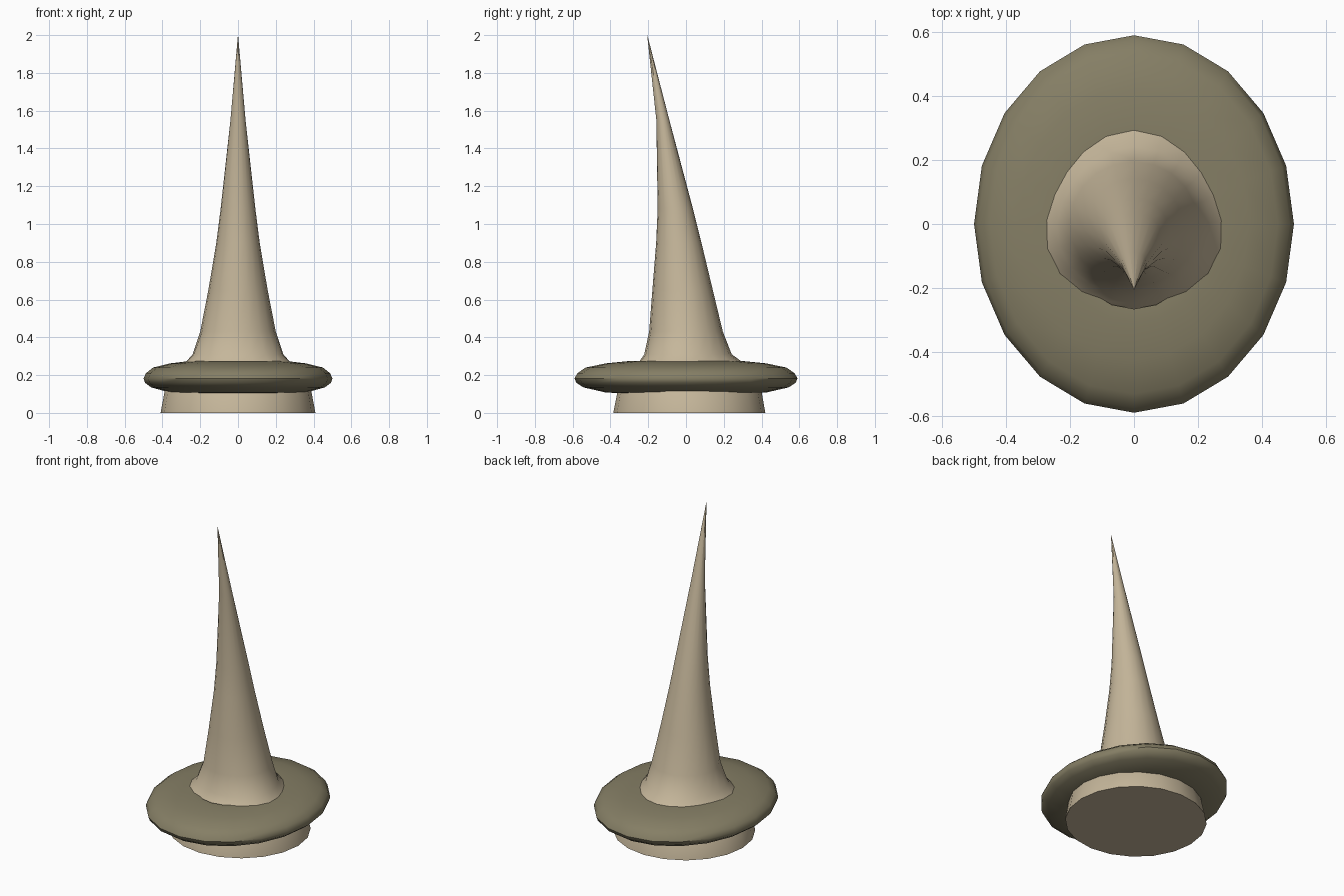
import bpy, bmesh, math

if "Cube" in bpy.data.objects:
    bpy.data.objects.remove(bpy.data.objects["Cube"])


def material(name, rgb):
    m = bpy.data.materials.new(name)
    m.diffuse_color = (*rgb, 1)
    m.use_nodes = True
    m.node_tree.nodes["Principled BSDF"].inputs["Base Color"].default_value = m.diffuse_color
    return m


def loft(name, rings, sides, mat, closed=False, lobes=None):
    """Rings are (z, half width, front y, back y)."""
    bm = bmesh.new()
    loops = []
    for i, (z, w, y0, y1) in enumerate(rings):
        cy, ry = (y0 + y1) / 2, (y1 - y0) / 2
        wave = lobes[i] if lobes else 0
        loop = []
        for k in range(sides):
            a = 2 * math.pi * k / sides
            s = 1 + wave * math.cos(3 * a)
            loop.append(bm.verts.new((-w * s * math.sin(a), cy + ry * s * math.cos(a), z)))
        loops.append(loop)
    pairs = list(zip(loops, loops[1:]))
    if closed:
        pairs.append((loops[-1], loops[0]))
    for lo, hi in pairs:
        for k in range(sides):
            n = (k + 1) % sides
            bm.faces.new((lo[k], lo[n], hi[n], hi[k]))
    if not closed:
        bm.faces.new(loops[0][::-1])
        bm.faces.new(loops[-1])
    bmesh.ops.remove_doubles(bm, verts=bm.verts, dist=0.0002)
    bmesh.ops.recalc_face_normals(bm, faces=bm.faces)
    me = bpy.data.meshes.new(name)
    bm.to_mesh(me)
    bm.free()
    ob = bpy.data.objects.new(name, me)
    bpy.context.collection.objects.link(ob)
    me.materials.append(mat)
    bpy.ops.object.select_all(action='DESELECT')
    ob.select_set(True)
    bpy.context.view_layer.objects.active = ob
    bpy.ops.object.shade_smooth_by_angle(angle=math.radians(45))
    return ob


cream = material("cream_cloth", (0.56, 0.47, 0.325))
olive = material("olive_cloth", (0.235, 0.21, 0.13))

# tall leaning crown, flaring out to the headband
crown = [(0, .41, -.385, .42), (.12, .387, -.365, .395), (.2, .33, -.32, .345),
         (.27, .275, -.262, .284), (.31, .24, -.228, .235), (.43, .2, -.195, .195),
         (.65, .157, -.178, .142), (.9, .115, -.158, .082), (1.08, .092, -.15, .037),
         (1.55, .04, -.157, -.088), (2, .0005, -.2055, -.2045)]
loft("crown", crown, 20, cream, lobes=[0, .01, .04, .05, .03, 0, 0, 0, 0, 0, 0])

# rounded oval brim
brim = [(.45, .115), (.5, .102), (.72, .108), (.92, .135), (.985, .16), (1.0, .182),
        (.975, .21), (.9, .24), (.72, .262), (.52, .274), (.45, .272)]
loft("brim", [(z, .5 * r, -.59 * r, .59 * r) for r, z in brim], 20, olive, closed=True)
